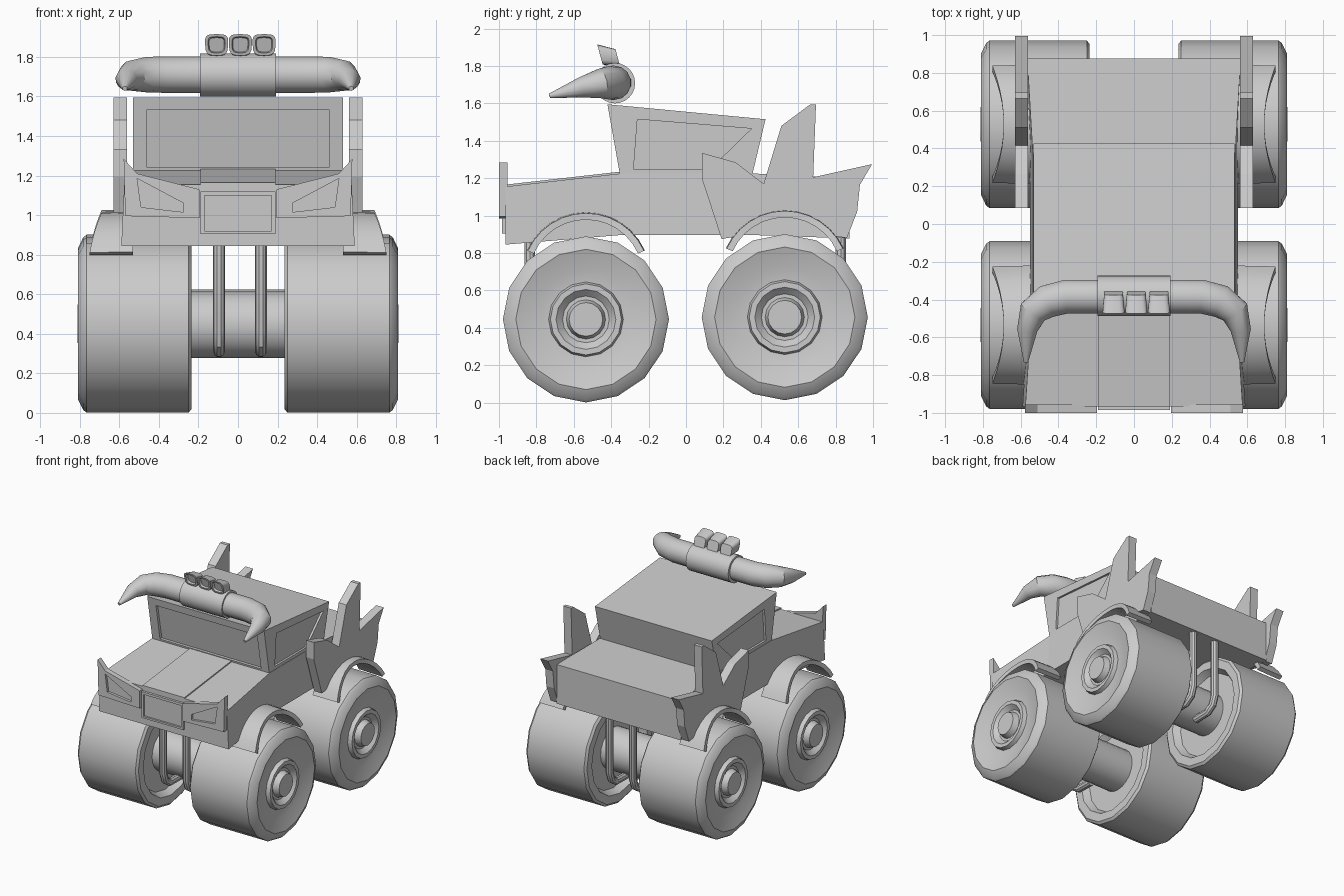
import bpy, bmesh, math
from mathutils import Vector

if "Cube" in bpy.data.objects:
    bpy.data.objects.remove(bpy.data.objects["Cube"])

grey = bpy.data.materials.new("light grey")
grey.diffuse_color = (0.6, 0.6, 0.6, 1)
grey.use_nodes = True
grey.node_tree.nodes["Principled BSDF"].inputs["Base Color"].default_value = grey.diffuse_color


def finish(name, bm, smooth=False):
    bmesh.ops.recalc_face_normals(bm, faces=bm.faces)
    me = bpy.data.meshes.new(name)
    bm.to_mesh(me)
    bm.free()
    ob = bpy.data.objects.new(name, me)
    bpy.context.collection.objects.link(ob)
    me.materials.append(grey)
    if smooth:
        bpy.ops.object.select_all(action='DESELECT')
        ob.select_set(True)
        bpy.context.view_layer.objects.active = ob
        bpy.ops.object.shade_smooth_by_angle(angle=math.radians(32))
    return ob


def loft(name, rings, smooth=False):
    """Skin a list of equal-length rings and cap both ends."""
    bm = bmesh.new()
    vs = [[bm.verts.new(p) for p in r] for r in rings]
    n = len(rings[0])
    for a, b in zip(vs, vs[1:]):
        for i in range(n):
            j = (i + 1) % n
            bm.faces.new((a[i], a[j], b[j], b[i]))
    bm.faces.new(vs[0])
    bm.faces.new(vs[-1])
    return finish(name, bm, smooth)


def prism_x(name, pts, a, b):
    """Extrude a (y, z) outline along x."""
    return loft(name, [[(x, y, z) for y, z in pts] for x in (a, b)])


def prism_y(name, pts, a, b):
    """Extrude an (x, z) outline along y."""
    return loft(name, [[(x, y, z) for x, z in pts] for y in (a, b)])


def lathe_x(name, profile, cy, cz, side, n=16):
    """Revolve an (x, radius) profile about an axle."""
    rings = [[(side * x, cy + r * math.cos(2 * math.pi * k / n),
               cz + r * math.sin(2 * math.pi * k / n)) for k in range(n)]
             for x, r in profile]
    return loft(name, rings, True)


def tube(name, path, ref, n=14):
    """Tapered tube along (x, y, z, radius) points."""
    ps = [Vector(p[:3]) for p in path]
    rings = []
    for i, p in enumerate(ps):
        t = (ps[min(i + 1, len(ps) - 1)] - ps[max(i - 1, 0)]).normalized()
        v = t.cross(Vector(ref)).normalized()
        u = v.cross(t)
        r = path[i][3]
        rings.append([p + r * (u * math.cos(2 * math.pi * k / n)
                               + v * math.sin(2 * math.pi * k / n)) for k in range(n)])
    return loft(name, rings, True)


def cut(ob, cutter):
    m = ob.modifiers.new("recess", 'BOOLEAN')
    m.operation = 'DIFFERENCE'
    m.solver = 'EXACT'
    m.object = cutter
    bpy.context.view_layer.objects.active = ob
    bpy.ops.object.modifier_apply(modifier=m.name)
    bpy.data.objects.remove(cutter)


# Body shell: y, top half width, bottom half width, top z, bottom z
loft("body", [[(-w, y, t), (w, y, t), (v, y, b), (-v, y, b)] for y, w, v, t, b in (
    (-.965, .575, .59, 1.155, .845), (-.35, .535, .55, 1.225, .896),
    (.36, .535, .55, 1.225, .896), (.875, .565, .565, 1.2, .878))])
prism_x("hood_panel", [(-.969, 1.14), (-.35, 1.21), (-.35, 1.235), (-.969, 1.165)], -.19, .19)

# Cab with recessed windows
cab = prism_x("cab", [(-.35, 1.2), (-.42, 1.595), (.425, 1.515), (.35, 1.2)], -.532, .532)
cut(cab, prism_x("windscreen_cutter",
                 [(-.45, 1.24), (-.333, 1.24), (-.388, 1.535), (-.45, 1.535)], -.46, .46))
for s in (1, -1):
    cut(cab, prism_x("window_cutter", [(-.26, 1.515), (.35, 1.465), (.13, 1.25), (-.28, 1.25)],
                     s * .515, s * .6))

# Grille
grille = prism_y("grille", [(-.19, .905), (.19, .905), (.19, 1.12), (-.19, 1.12)], -.985, -.95)
cut(grille, prism_y("grille_cutter", [(-.17, .92), (.17, .92), (.17, 1.1), (-.17, 1.1)], -1.1, -.97))

for s in (1, -1):
    # Spiked headlight plates
    plate = prism_y("headlight_plate", [(s * x, z) for x, z in (
        (.578, 1.285), (.51, 1.21), (.195, 1.13), (.195, .985), (.57, .995))], -1.0, -.955)
    cut(plate, prism_y("headlight_cutter", [(s * x, z) for x, z in (
        (.51, 1.185), (.275, 1.06), (.275, 1.015), (.49, 1.04))], -1.1, -.98))

    # Jagged rear fins
    prism_x("rear_fin", [
        (.085, 1.335), (.265, 1.285), (.415, 1.17), (.51, 1.48), (.665, 1.595), (.695, 1.595),
        (.68, 1.205), (.995, 1.275), (.93, 1.165), (.915, 1.02), (.86, .88), (.80, .89),
        (.72, .95), (.53, 1.0), (.34, .95), (.25, .885), (.19, .875), (.13, 1.06),
        (.085, 1.195)], s * .56, s * .63)

    # Horns
    tube("horn", [(s * .15, -.385, 1.71, .092), (s * .36, -.385, 1.71, .092),
                  (s * .46, -.41, 1.71, .09), (s * .535, -.465, 1.705, .078),
                  (s * .565, -.56, 1.685, .055), (s * .572, -.73, 1.64, .012)], (0, 0, 1))

    for cy, cz, end in ((-.535, .445, -1), (.528, .457, 1)):
        # Wheels with dished rims and hubs
        lathe_x("wheel", [
            (.29, .1), (.29, .33), (.235, .36), (.235, .425), (.25, .444), (.765, .444),
            (.783, .43), (.81, .375), (.775, .27), (.768, .2), (.8, .19), (.8, .16),
            (.765, .125), (.765, .105), (.812, .09), (.812, .02)], cy, cz, s)

        # Wheel arch flares, wider towards their ends
        rings = []
        for k in range(13):
            a = math.radians(-66 + 11 * k)
            out = .69 + .06 * (math.sin(a) / math.sin(math.radians(66))) ** 2
            zc = cz + .228
            rings.append([(s * x, cy + r * math.sin(a), zc + r * math.cos(a))
                          for x, r in ((.53, .345), (out, .34), (out, .305), (.53, .31))])
        loft("wheel_flare", rings, True)

        # Suspension bars hooking under the axles
        y = cy + end * .3
        tube("suspension_bar", [(.01 + s * .106, y, .92, .03), (.01 + s * .106, y, .42, .03),
                                (.01 + s * .106, y - end * .025, .35, .03),
                                (.01 + s * .106, y - end * .08, .312, .03),
                                (.01 + s * .106, cy + end * .08, .31, .03)], (1, 0, 0), 10)

# Axles
for cy, cz in ((-.535, .445), (.528, .457)):
    lathe_x("axle", [(-.3, .168), (.3, .168)], cy, cz, 1, 20)

# Roof light bar
tube("light_bar", [(-.193, -.38, 1.708, .108), (.193, -.38, 1.708, .108)], (0, 0, 1), 24)

# Three lamps with recessed fronts
for i in (-1, 0, 1):
    rings = []
    for y, zc, hx, hz in ((-.365, 1.845, .05, .045), (-.46, 1.861, .058, .054),
                          (-.46, 1.861, .043, .041), (-.44, 1.861, .038, .036)):
        ring = []
        for k in range(20):
            c, q = math.cos(k * math.pi / 10), math.sin(k * math.pi / 10)
            x = math.copysign(abs(c) ** .55, c) * hx * (1 + .08 * q)
            z = math.copysign(abs(q) ** .55, q) * hz
            ring.append((.012 + .12 * i + x, y - .27 * z, zc + z))
        rings.append(ring)
    loft("lamp", rings, True)
